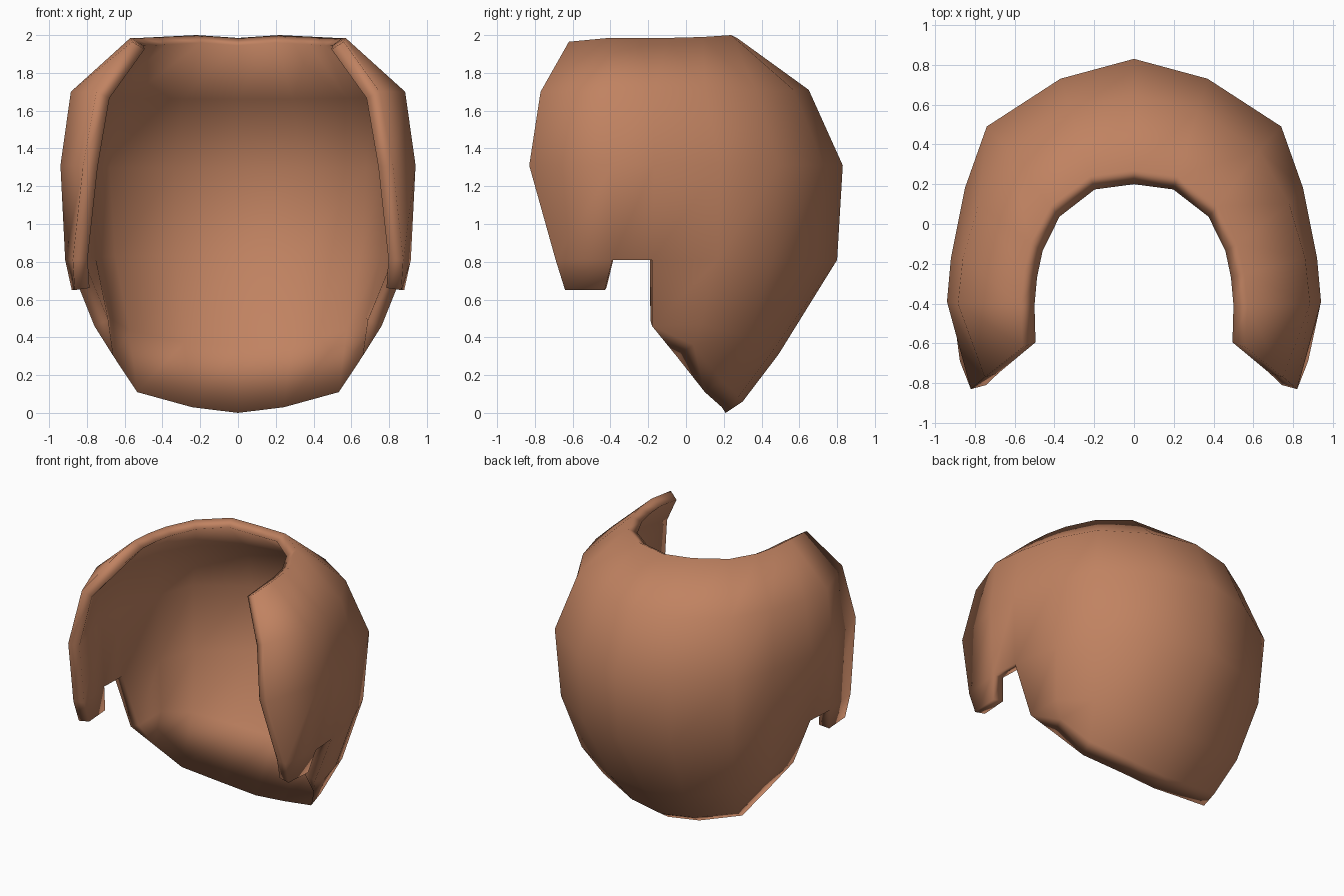
import bpy, bmesh
from mathutils import Vector

if "Cube" in bpy.data.objects:
    bpy.data.objects.remove(bpy.data.objects["Cube"])

# Half of the outer surface: rows from top to bottom, columns from the
# middle of the back round to the front edge (mirrored below)
ROWS = [
    [(0, .27, 1.985), (.22, .24, 2.0), (.42, .09, 1.99), (.52, -.10, 1.985),
     (.555, -.25, 1.985), (.57, -.41, 1.985), (.56, -.62, 1.965)],
    [(0, .65, 1.71), (.32, .57, 1.71), (.63, .37, 1.71), (.78, .10, 1.71),
     (.86, -.17, 1.70), (.885, -.40, 1.70), (.75, -.77, 1.70)],
    [(0, .83, 1.31), (.37, .73, 1.31), (.74, .49, 1.31), (.85, .18, 1.31),
     (.92, -.17, 1.31), (.94, -.39, 1.31), (.82, -.83, 1.31)],
    [(0, .80, .81), (.36, .70, .81), (.71, .46, .81), (.83, .17, .81),
     (.90, -.18, .81), (.915, -.39, .81), (.875, -.69, .81)],
    [(0, .49, .31), (.31, .46, .33), (.63, .33, .40), (.75, .08, .47),
     (.76, -.18, .46), (.88, -.43, .65), (.865, -.64, .65)],
    [(0, .30, .06), (.25, .28, .09), (.55, .19, .17), (.68, .04, .36)],
]
THICK = 0.08

bm = bmesh.new()
grid = {}
for r, row in enumerate(ROWS):
    for i in range(-len(row) + 1, len(row)):
        x, y, z = row[abs(i)]
        grid[r, i] = bm.verts.new((x if i >= 0 else -x, y, z))
for s in (-4, 4):                      # lower edge runs out to a point
    grid[5, s] = grid[4, s]

# Outer skin, leaving the ear notch open
for r in range(5):
    for i in range(-6, 6):
        edge = max(abs(i), abs(i + 1))
        if (r == 3 and edge == 5) or (r == 4 and edge > 4):
            continue
        loop = [grid[r, i], grid[r, i + 1], grid[r + 1, i + 1], grid[r + 1, i]]
        bm.faces.new(list(dict.fromkeys(loop)))
bm.normal_update()

# Inner skin: offset inward, with shaped top and bottom rims
outer_faces = list(bm.faces)
rim_edges = [e for e in bm.edges if len(e.link_faces) == 1]
inner = {}
for (r, i), v in grid.items():
    if v in inner:
        continue
    if r == 0:
        d = Vector((v.co.x, v.co.y + .4, 0)).normalized()
        co = v.co - d * .07 - Vector((0, 0, .04))
    elif r == 5:
        co = Vector((v.co.x * .97, v.co.y - .09, v.co.z - .06))
    else:
        co = v.co - v.normal * THICK
    inner[v] = co
inner = {v: bm.verts.new(co) for v, co in inner.items()}
for f in outer_faces:
    bm.faces.new([inner[v] for v in reversed(f.verts)])
for e in rim_edges:
    a, b = e.verts
    bm.faces.new((a, b, inner[b], inner[a]))
bmesh.ops.recalc_face_normals(bm, faces=bm.faces)
for f in bm.faces:
    f.smooth = True

# Exact seat on the ground
low = min(v.co.z for v in bm.verts)
bmesh.ops.translate(bm, verts=bm.verts, vec=(0, 0, -low))

mesh = bpy.data.meshes.new("hair_shell")
bm.to_mesh(mesh)
bm.free()
mat = bpy.data.materials.new("warm brown")
mat.diffuse_color = (.53, .225, .12, 1)
mat.use_nodes = True
mat.node_tree.nodes["Principled BSDF"].inputs["Base Color"].default_value = mat.diffuse_color
mesh.materials.append(mat)
shell = bpy.data.objects.new("hair_shell", mesh)
bpy.context.collection.objects.link(shell)
